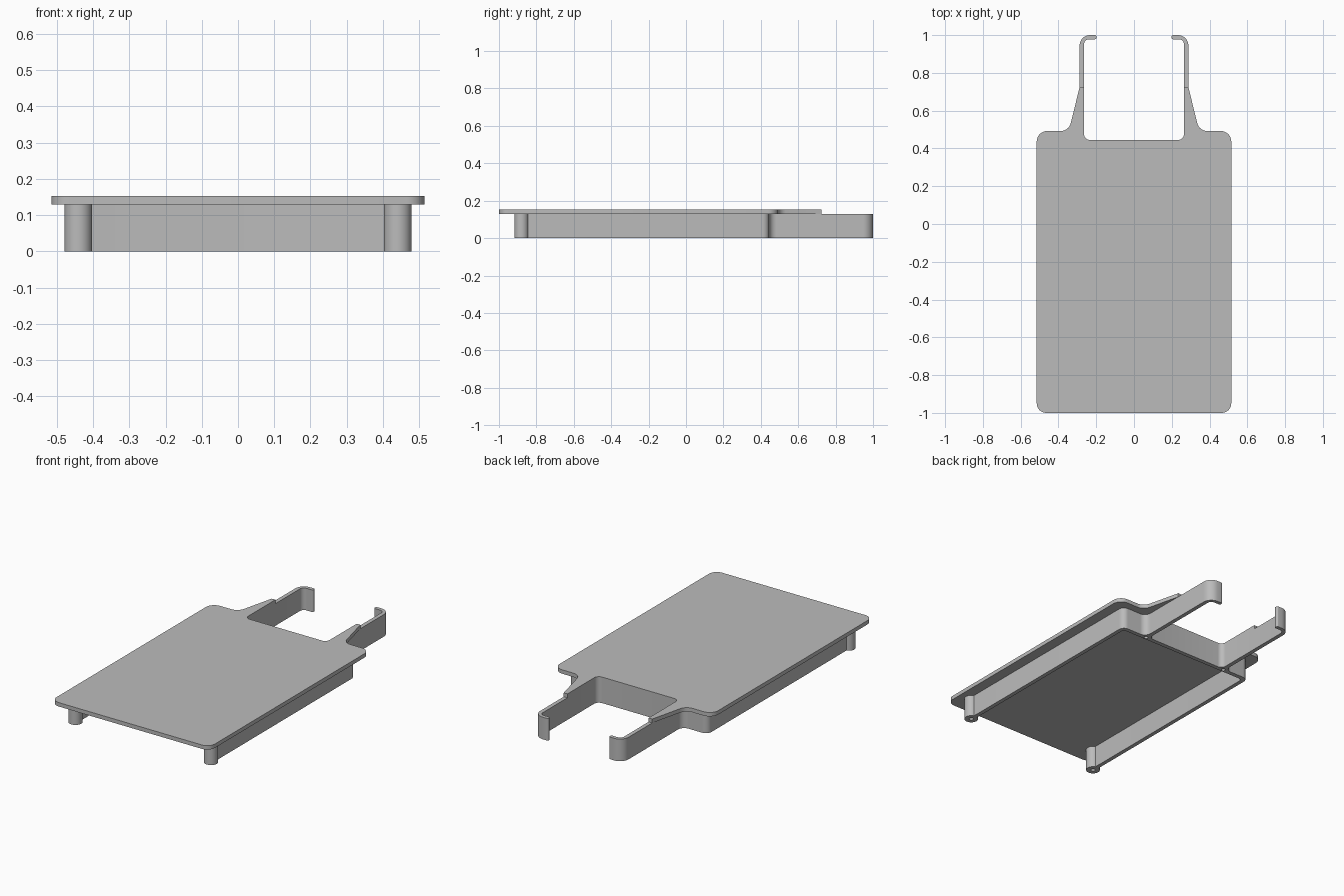
import bpy
import bmesh
from math import cos, sin, pi
from mathutils import Vector

if "Cube" in bpy.data.objects:
    bpy.data.objects.remove(bpy.data.objects["Cube"], do_unlink=True)

grey = bpy.data.materials.new("plain grey")
grey.use_nodes = True
grey.diffuse_color = (0.5, 0.5, 0.5, 1)
grey.node_tree.nodes["Principled BSDF"].inputs["Base Color"].default_value = (0.5, 0.5, 0.5, 1)


def rounded(corners, steps=8):
    """Turn (x, y, radius) corners into a closed outline with round fillets."""
    points = []
    for i, (x, y, radius) in enumerate(corners):
        corner = Vector((x, y))
        if radius == 0:
            points.append(corner)
            continue
        back = (Vector(corners[i - 1][:2]) - corner).normalized()
        ahead = (Vector(corners[(i + 1) % len(corners)][:2]) - corner).normalized()
        half = back.angle(ahead) / 2
        reach = radius / abs(sin(half) / cos(half))
        start, end = corner + back * reach, corner + ahead * reach
        center = corner + (back + ahead).normalized() * radius / sin(half)
        for k in range(steps + 1):
            t = k / steps
            sweep = pi - 2 * half
            a, b = sin((1 - t) * sweep), sin(t * sweep)
            points.append(center + ((start - center) * a + (end - center) * b) / sin(sweep))
    return points


def mirrored(half):
    return half + [(-x, y, r) for x, y, r in reversed(half)]


def circle(x, y, radius, sides):
    return [Vector((x + radius * cos(2 * pi * k / sides), y + radius * sin(2 * pi * k / sides)))
            for k in range(sides)]


def prism(name, loops, bottom, top):
    """Extrude an outline, with further loops as holes."""
    bm = bmesh.new()
    edges = []
    for loop in loops:
        verts = [bm.verts.new((p.x, p.y, bottom)) for p in loop]
        edges += [bm.edges.new((v, verts[i - 1])) for i, v in enumerate(verts)]
    bmesh.ops.triangle_fill(bm, use_beauty=True, edges=edges, normal=(0, 0, 1))
    grown = bmesh.ops.extrude_face_region(bm, geom=bm.faces[:], use_keep_orig=True)
    moved = [g for g in grown["geom"] if isinstance(g, bmesh.types.BMVert)]
    bmesh.ops.translate(bm, verts=moved, vec=(0, 0, top - bottom))
    bmesh.ops.recalc_face_normals(bm, faces=bm.faces[:])
    mesh = bpy.data.meshes.new(name)
    bm.to_mesh(mesh)
    bm.free()
    mesh.materials.append(grey)
    obj = bpy.data.objects.new(name, mesh)
    bpy.context.collection.objects.link(obj)
    bpy.ops.object.select_all(action='DESELECT')
    obj.select_set(True)
    bpy.context.view_layer.objects.active = obj
    bpy.ops.object.shade_smooth_by_angle(angle=pi / 6)
    return obj


DECK, TOP = 0.13, 0.153

# Flat deck with a notch between two tapered tongues
deck = mirrored([
    (0.515, -1.0, 0.05), (0.515, 0.492, 0.055), (0.345, 0.492, 0.055),
    (0.288, 0.725, 0), (0.264, 0.725, 0), (0.264, 0.445, 0.03)])
prism("deck_plate", [rounded(deck)], DECK, TOP)

# Thin upright frame: side rails, cross wall and hooked arms
frame = mirrored([
    (0.428, 0.42, 0.02), (0.428, -0.85, 0), (0.452, -0.85, 0),
    (0.452, 0.445, 0.035), (0.288, 0.445, 0.04), (0.288, 1.0, 0.055),
    (0.198, 1.0, 0.009), (0.198, 0.978, 0.009), (0.264, 0.978, 0.025),
    (0.264, 0.445, 0.03)])
screw_holes = [circle(side * 0.28, 0.437, 0.011, 16) for side in (-1, 1)]
prism("rail_and_arm_frame", [rounded(frame)] + screw_holes, 0, DECK)

# Round hollow posts at the front ends of the rails
for side, label in ((1, "left"), (-1, "right")):
    x, y = side * 0.441, -0.88
    prism(label + "_front_post", [circle(x, y, 0.038, 32), circle(x, y, 0.012, 16)], 0, DECK)
